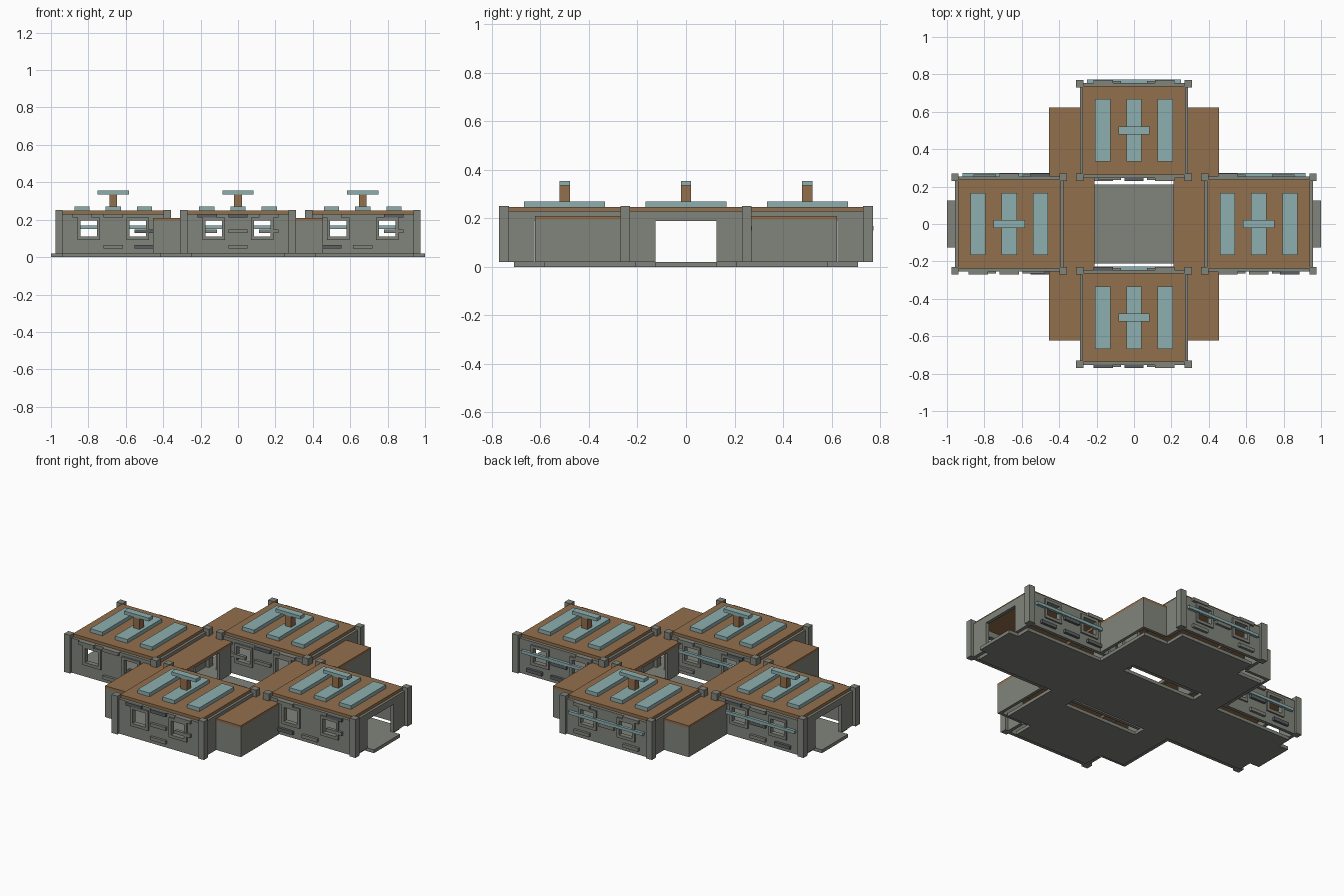
import bpy, bmesh, random
from mathutils import Vector

if "Cube" in bpy.data.objects:
    bpy.data.objects.remove(bpy.data.objects["Cube"])

random.seed(4)


def material(name, rgb):
    m = bpy.data.materials.new(name)
    m.diffuse_color = (*rgb, 1)
    m.use_nodes = True
    m.node_tree.nodes["Principled BSDF"].inputs["Base Color"].default_value = m.diffuse_color
    return m


RUST = material("rust_brown", (0.29, 0.16, 0.075))
TEAL = material("pale_teal", (0.27, 0.43, 0.43))
GREY = material("warm_grey", (0.22, 0.23, 0.20))
DARK = material("dark_grey", (0.11, 0.12, 0.125))


def finish(name, bm, mat):
    bmesh.ops.recalc_face_normals(bm, faces=bm.faces)
    me = bpy.data.meshes.new(name)
    bm.to_mesh(me)
    bm.free()
    ob = bpy.data.objects.new(name, me)
    ob.data.materials.append(mat)
    bpy.context.collection.objects.link(ob)
    return ob


def panel(name, axis, w0, w1, solids, holes=(), mat=GREY):
    """Union of (u0, u1, v0, v1) rectangles minus holes, extruded along axis."""
    rects = list(solids) + list(holes)
    us = sorted({round(c, 4) for r in rects for c in r[:2]})
    vs = sorted({round(c, 4) for r in rects for c in r[2:]})

    def place(u, v, w):
        return {'x': (w, u, v), 'y': (u, w, v), 'z': (u, v, w)}[axis]

    def inside(u, v, group):
        return any(r[0] < u < r[1] and r[2] < v < r[3] for r in group)

    bm = bmesh.new()
    verts = {}
    for i in range(len(us) - 1):
        for j in range(len(vs) - 1):
            cu, cv = (us[i] + us[i + 1]) / 2, (vs[j] + vs[j + 1]) / 2
            if not inside(cu, cv, solids) or inside(cu, cv, holes):
                continue
            loop = []
            for a, b in ((i, j), (i + 1, j), (i + 1, j + 1), (i, j + 1)):
                if (a, b) not in verts:
                    verts[a, b] = bm.verts.new(place(us[a], vs[b], w0))
                loop.append(verts[a, b])
            bm.faces.new(loop)
    ext = bmesh.ops.extrude_face_region(bm, geom=bm.faces[:])
    top = [g for g in ext["geom"] if isinstance(g, bmesh.types.BMVert)]
    bmesh.ops.translate(bm, verts=top, vec=Vector(place(0, 0, w1 - w0)))
    return finish(name, bm, mat)


def box(name, x0, x1, y0, y1, z0, z1, mat=GREY):
    return panel(name, 'z', z0, z1, [(min(x0, x1), max(x0, x1), min(y0, y1), max(y0, y1))], mat=mat)


# Known slabs on the front walls: (column, row, dark)
FRONT_SLABS = {
    "west": [(1, 0, 0), (2, 0, 1), (2, 1, 1), (0, 2, 0), (1, 2, 0)],
    "south": [(0, 2, 1), (1, 2, 1), (1, 1, 0), (1, 0, 0), (2, 1, 0), (2, 2, 0)],
    "east": [(0, 0, 1), (1, 0, 0), (2, 2, 1), (2, 1, 0), (0, 2, 0)],
}


def module(tag, cx, cy):
    # long walls with two windows, frames and raised slabs
    for side, s in (("front", -1), ("back", 1)):
        wins = [cx - 0.13, cx + 0.13]
        panel(f"{tag}_{side}_wall", 'y', cy + s * 0.235, cy + s * 0.255,
              [(cx - 0.29, cx + 0.29, 0.02, 0.23)],
              [(w - 0.044, w + 0.044, 0.11, 0.195) for w in wins])
        for w in wins:
            panel(f"{tag}_{side}_window_frame", 'y', cy + s * 0.255, cy + s * 0.264,
                  [(w - 0.06, w + 0.06, 0.092, 0.212)],
                  [(w - 0.044, w + 0.044, 0.11, 0.195)])
        slabs = FRONT_SLABS.get(tag) if s < 0 else None
        if slabs is None:
            cells = [(c, r) for c in range(3) for r in range(3)]
            slabs = [(c, r, random.random() < 0.4) for c, r in random.sample(cells, 5)]
        for c, r, dark in slabs:
            x, z = cx + (c - 1) * 0.165, 0.055 + r * 0.083
            box(f"{tag}_{side}_slab", x - 0.052, x + 0.052, cy + s * 0.25, cy + s * 0.27,
                z - 0.01, z + 0.01, DARK if dark else GREY)
    # long rail on the back wall
    box(f"{tag}_back_rail", cx - 0.25, cx + 0.25, cy + 0.255, cy + 0.272, 0.15, 0.168, TEAL)
    # end walls with doorways, corner pillars
    for s in (-1, 1):
        panel(f"{tag}_end_wall", 'x', cx + s * 0.27, cx + s * 0.29,
              [(cy - 0.235, cy + 0.235, 0.02, 0.23)], [(cy - 0.125, cy + 0.125, 0.02, 0.19)])
        for t in (-1, 1):
            px, py = cx + s * 0.29, cy + t * 0.25
            box(f"{tag}_corner_pillar", px - 0.02, px + 0.02, py - 0.02, py + 0.02, 0.02, 0.252)
    # roof, strips and mast
    box(f"{tag}_roof", cx - 0.275, cx + 0.275, cy - 0.237, cy + 0.237, 0.23, 0.248, RUST)
    for k in (-1, 0, 1):
        x = cx + k * 0.167
        box(f"{tag}_roof_strip", x - 0.041, x + 0.041, cy - 0.167, cy + 0.167, 0.248, 0.27, TEAL)
    box(f"{tag}_mast", cx - 0.021, cx + 0.021, cy - 0.021, cy + 0.021, 0.27, 0.335, RUST)
    box(f"{tag}_mast_bar", cx - 0.083, cx + 0.083, cy - 0.021, cy + 0.021, 0.335, 0.355, TEAL)


module("west", -0.667, 0)
module("east", 0.667, 0)
module("south", 0, -0.5)
module("north", 0, 0.5)

# corridors on both sides of the courtyard
for tag, s in (("west", -1), ("east", 1)):
    lo, hi = sorted((s * 0.21, s * 0.455))
    box(f"{tag}_corridor_roof", lo, hi, -0.623, 0.623, 0.195, 0.21, RUST)
    for t in (-1, 1):
        box(f"{tag}_corridor_end_wall", s * 0.29, s * 0.455, t * 0.605, t * 0.623, 0.02, 0.195)
        box(f"{tag}_corridor_outer_wall", s * 0.437, s * 0.455, t * 0.255, t * 0.605, 0.02, 0.195)
    panel(f"{tag}_corridor_inner_wall", 'x', s * 0.21, s * 0.228,
          [(-0.235, 0.235, 0.02, 0.195)], [(-0.125, 0.125, 0.02, 0.19)])

# one floor plate with door steps and two courtyard slits
rects = [(-0.937, 0.937, -0.21, 0.21), (-1, 1, -0.125, 0.125),
         (-0.25, 0.25, -0.71, -0.29), (-0.25, 0.25, 0.29, 0.71),
         (-0.415, -0.25, -0.585, 0.585), (0.25, 0.415, -0.585, 0.585)]
panel("floor", 'z', 0, 0.02, rects)
